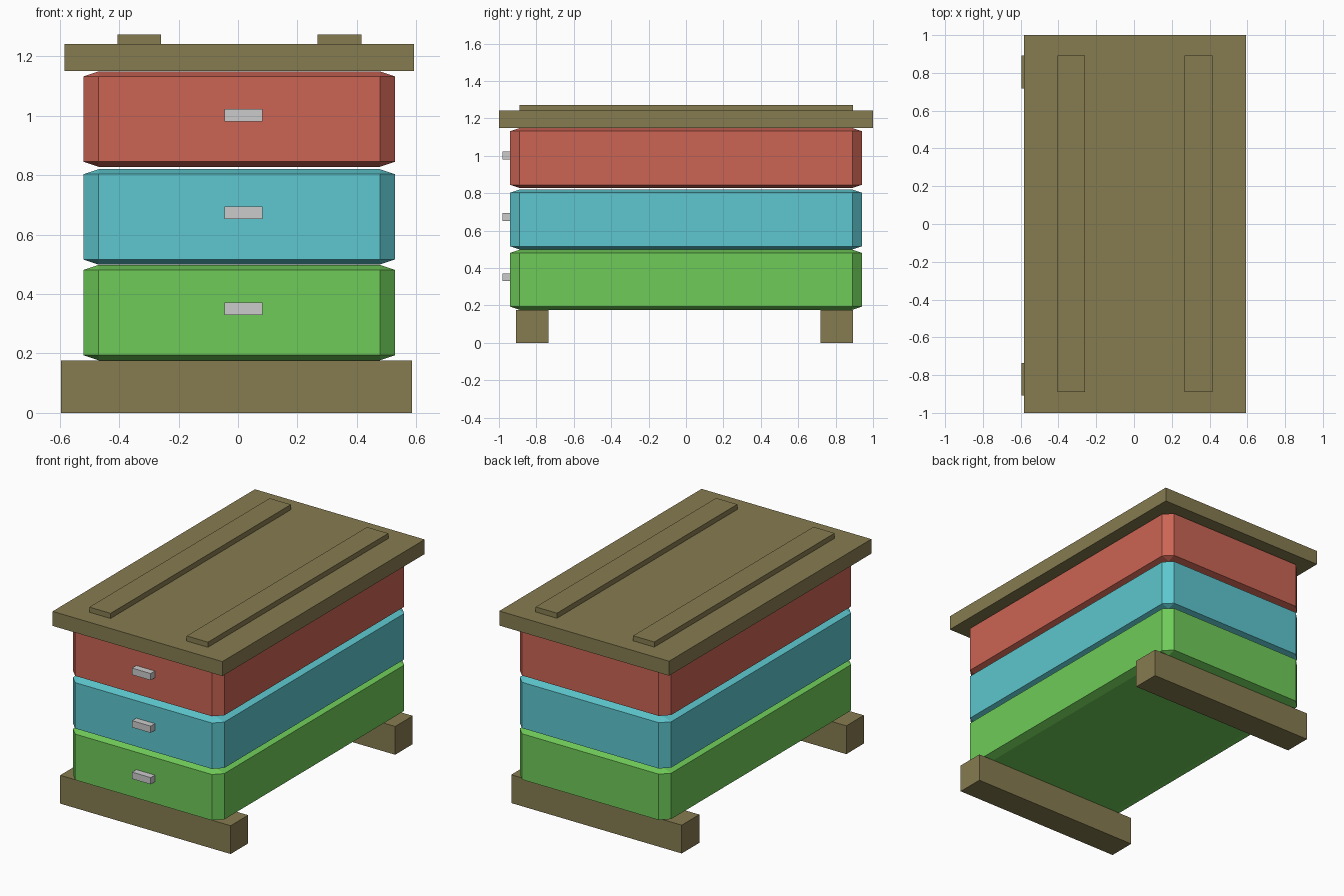
import bpy, bmesh
from mathutils import Vector

if "Cube" in bpy.data.objects:
    bpy.data.objects.remove(bpy.data.objects["Cube"])


def material(name, rgb):
    m = bpy.data.materials.new(name)
    m.diffuse_color = (*rgb, 1)
    m.use_nodes = True
    m.node_tree.nodes["Principled BSDF"].inputs["Base Color"].default_value = m.diffuse_color
    return m


def box(name, lo, hi, mat=None, chamfer=0, flatten=1):
    """Box between two corners; chamfer is `flatten` times smaller along z."""
    lo, hi = Vector(lo), Vector(hi)
    size, centre = hi - lo, (lo + hi) / 2
    bm = bmesh.new()
    bmesh.ops.create_cube(bm, size=1)
    bmesh.ops.scale(bm, vec=(size.x, size.y, size.z * flatten), verts=bm.verts)
    if chamfer:
        bmesh.ops.bevel(bm, geom=bm.edges[:], offset=chamfer, segments=1,
                        affect='EDGES')
        bmesh.ops.scale(bm, vec=(1, 1, 1 / flatten), verts=bm.verts)
    mesh = bpy.data.meshes.new(name)
    bm.to_mesh(mesh)
    bm.free()
    if mat:
        mesh.materials.append(mat)
    ob = bpy.data.objects.new(name, mesh)
    ob.location = centre
    bpy.context.collection.objects.link(ob)
    return ob


wood = material("wood", (0.24, 0.20, 0.08))

# Support beams under the stack
box("front_beam", (-0.595, -0.908, 0), (0.585, -0.735, 0.177), wood)
box("back_beam", (-0.595, 0.718, 0), (0.585, 0.892, 0.177), wood)

# Three stacked hive boxes, each with a handle on the front
tiers = [("lower", 0.177, (0.16, 0.60, 0.10)),
         ("middle", 0.499, (0.11, 0.57, 0.62)),
         ("upper", 0.828, (0.60, 0.13, 0.09))]
for name, z, rgb in tiers:
    box(f"{name}_hive_box", (-0.52, -0.94, z), (0.528, 0.94, z + 0.321),
        material(f"{name}_paint", rgb), chamfer=0.051, flatten=3)
    mid = z + 0.174
    box(f"{name}_handle", (-0.046, -0.982, mid - 0.021),
        (0.083, -0.93, mid + 0.021))

# Roof board with two long battens
box("roof", (-0.583, -1, 1.15), (0.592, 1, 1.241), wood)
for side, x in (("left", -0.406), ("right", 0.268)):
    box(f"{side}_roof_batten", (x, -0.89, 1.235), (x + 0.147, 0.893, 1.273), wood)
